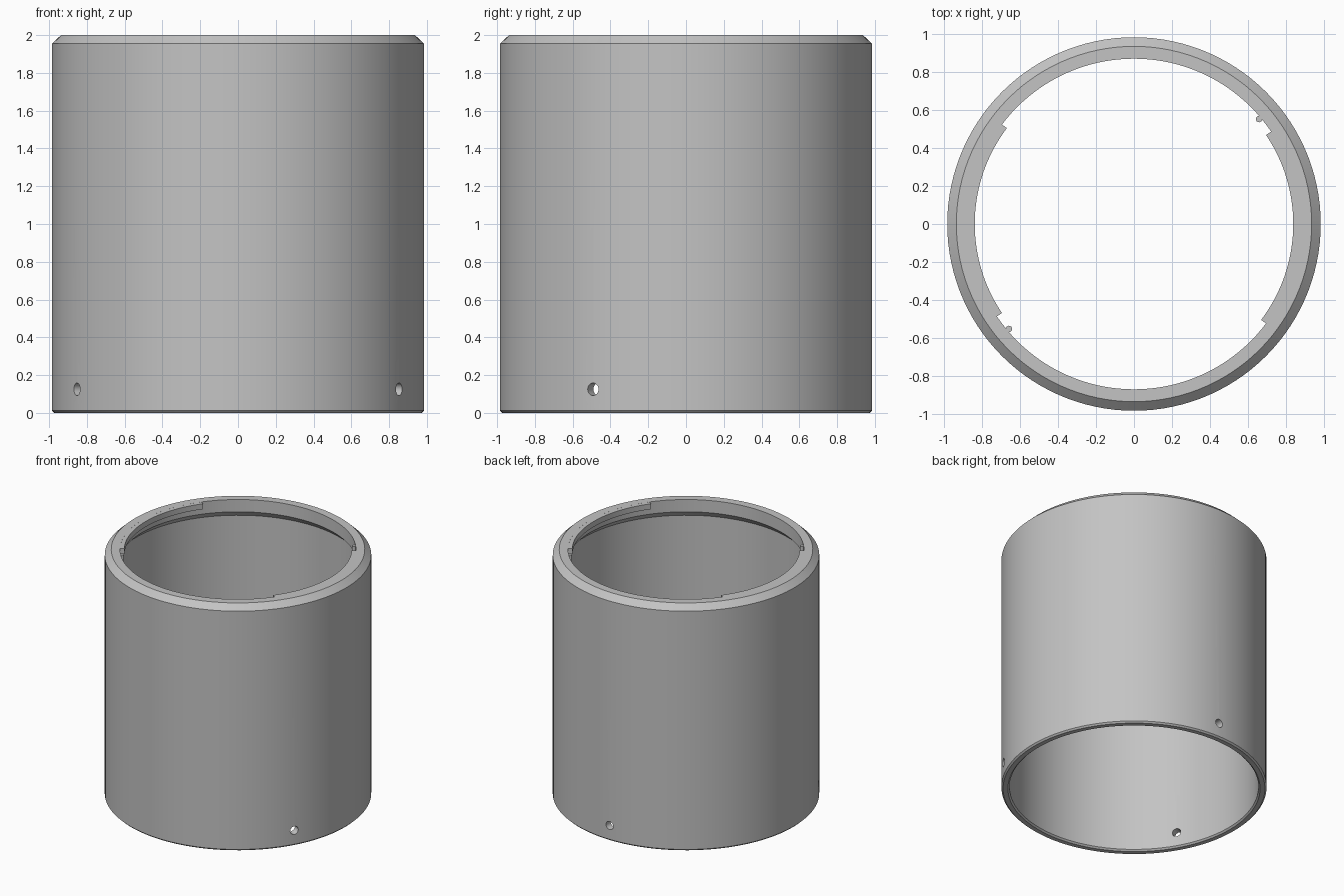
import bpy, bmesh
from math import radians, sin, cos
from mathutils import Matrix

cube = bpy.data.objects.get("Cube")
if cube:
    bpy.data.objects.remove(cube, do_unlink=True)

grey = bpy.data.materials.new("plain_grey")
grey.use_nodes = True
colour = (0.55, 0.55, 0.55, 1)
grey.diffuse_color = colour
grey.node_tree.nodes["Principled BSDF"].inputs["Base Color"].default_value = colour


def finish(name, bm):
    """Turn a bmesh into a named grey object."""
    bmesh.ops.recalc_face_normals(bm, faces=bm.faces)
    mesh = bpy.data.meshes.new(name)
    bm.to_mesh(mesh)
    bm.free()
    mesh.materials.append(grey)
    obj = bpy.data.objects.new(name, mesh)
    bpy.context.collection.objects.link(obj)
    return obj


def revolve(name, profile, start, end, steps):
    """Sweep a closed (radius, height) profile around z between two angles."""
    bm = bmesh.new()
    full = end - start == 360
    rings = []
    for i in range(steps if full else steps + 1):
        a = radians(start + (end - start) * i / steps)
        rings.append([bm.verts.new((r * cos(a), r * sin(a), z)) for r, z in profile])
    n = len(profile)
    for i in range(steps):
        p, q = rings[i], rings[(i + 1) % len(rings)]
        for j in range(n):
            k = (j + 1) % n
            bm.faces.new((p[j], q[j], q[k], p[k]))
    if not full:
        bm.faces.new(rings[0])
        bm.faces.new(rings[-1])
    return finish(name, bm)


def cylinder(name, radius, depth, matrix, sides=24):
    bm = bmesh.new()
    bmesh.ops.create_cone(bm, cap_ends=True, segments=sides, radius1=radius,
                          radius2=radius, depth=depth, matrix=matrix)
    return finish(name, bm)


def smooth(obj):
    bpy.ops.object.select_all(action="DESELECT")
    obj.select_set(True)
    bpy.context.view_layer.objects.active = obj
    bpy.ops.object.shade_smooth_by_angle(angle=radians(25))


# Tube with chamfered rims and an inward lip at the top
OUTER, INNER, LIP, TAB = 0.985, 0.925, 0.872, 0.84
body = revolve("tube_body", [
    (INNER + 0.012, 0), (OUTER - 0.012, 0), (OUTER, 0.012), (OUTER, 1.955),
    (0.937, 2), (LIP, 2), (LIP, 1.9), (INNER, 1.847), (INNER, 0.012),
], 0, 360, 120)

# Three screw holes near the bottom rim
for angle in (90, 210, 330):
    place = (Matrix.Rotation(radians(angle), 4, "Z")
             @ Matrix.Translation((0.95, 0, 0.125))
             @ Matrix.Rotation(radians(90), 4, "Y"))
    cutter = cylinder("hole_cutter", 0.033, 0.3, place)
    cutter.hide_render = True
    cut = body.modifiers.new("screw_hole", "BOOLEAN")
    cut.operation, cut.solver, cut.object = "DIFFERENCE", "EXACT", cutter
    bpy.context.view_layer.objects.active = body
    bpy.ops.object.modifier_apply(modifier=cut.name)
    bpy.data.objects.remove(cutter, do_unlink=True)
smooth(body)

# Two opposite bayonet tabs under the top face, each with a small stop pin
for side, turn in (("left", 0), ("right", 180)):
    tab = revolve(side + "_bayonet_tab", [
        (TAB, 1.955), (LIP + 0.008, 1.955), (LIP + 0.008, 1.9995), (TAB, 1.9995),
    ], turn - 37, turn + 34, 24)
    smooth(tab)
    a = radians(turn + 40)
    pin = cylinder(side + "_stop_pin", 0.017, 0.05,
                   Matrix.Translation((0.861 * cos(a), 0.861 * sin(a), 1.97)), 16)
    smooth(pin)
